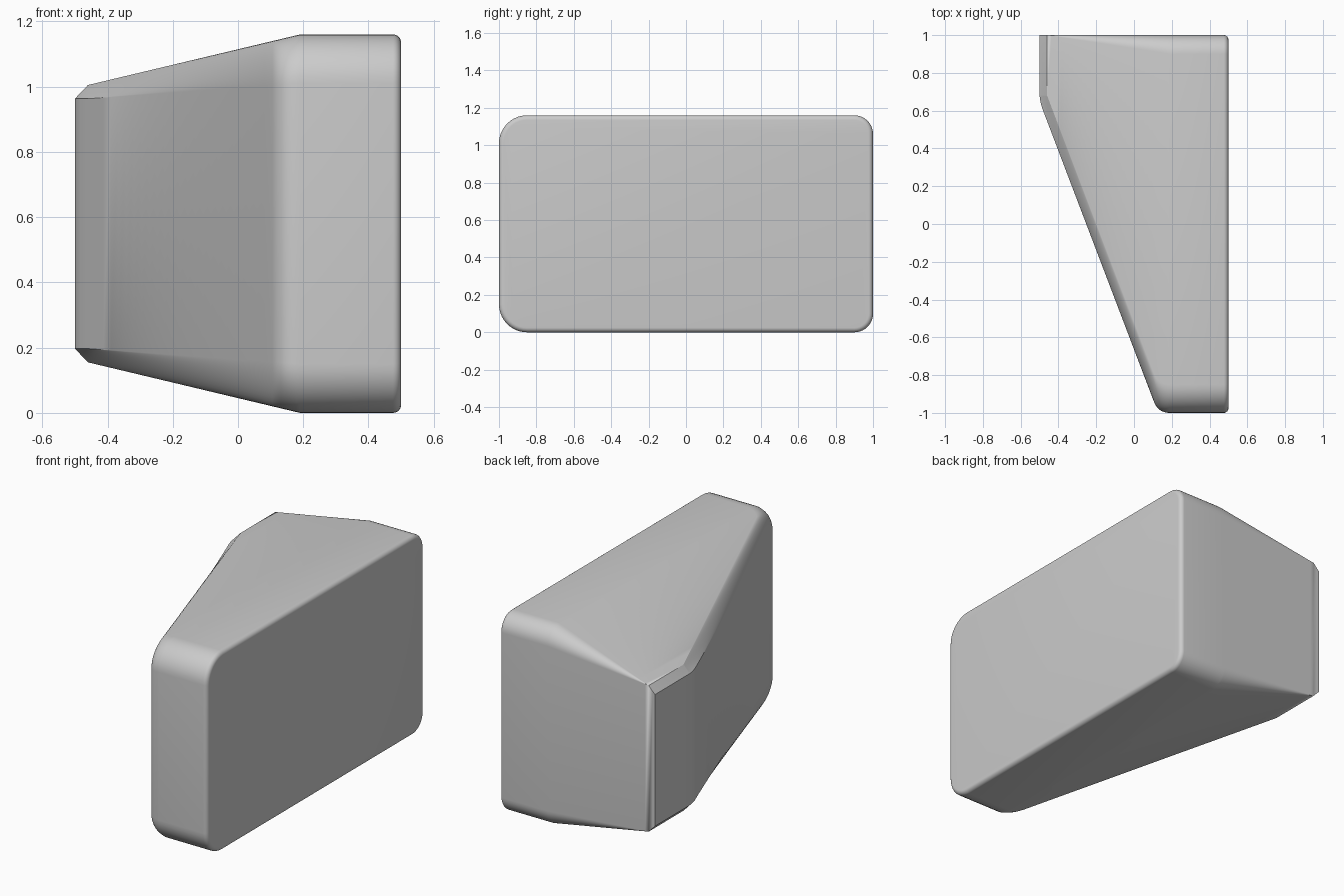
import bpy, bmesh
from math import cos, sin, pi

if "Cube" in bpy.data.objects:
    bpy.data.objects.remove(bpy.data.objects["Cube"])

MID = 0.58            # half height of the block
SEG = 10              # segments per rounded corner


def slant(x):
    # plan line of the sloping front side
    return 0.61 - 2.626 * (x + 0.485)


def corner(cy, cz, ry, rz, p, sy, sz):
    # superellipse corner: p=1 is a flat chamfer, p=2 a full round
    pts = []
    for i in range(SEG + 1):
        a = i / SEG * pi / 2
        c, s = max(cos(a), 0) ** (2 / p), sin(a) ** (2 / p)
        pts.append((cy + sy * ry * c, cz + sz * rz * s))
    return pts


def section(x, yf, h, ry, rz, rb, p, inset=0):
    yf, yb, h = yf + inset, 1 - inset, h - inset
    ry, rz, rb = [max(r - inset, 0) for r in (ry, rz, rb)]
    front = corner(yf + ry, h - rz, ry, rz, p, -1, 1)
    back = corner(yb - rb, h - rb, rb, rb, 2, 1, 1)[::-1]
    upper = front + back
    lower = [(y, -z) for y, z in reversed(upper)]
    return [(x, y, z + MID) for y, z in upper + lower]


# Stations along x
rings = []
for x, yf in ((-0.5, 0.68), (-0.495, 0.645), (-0.485, 0.61), (-0.46, slant(-0.46))):
    h = 0.383 + 0.042 * (x + 0.5) / 0.04
    rings.append(section(x, yf, h, 0.68 - yf, h - 0.383, 0, 1))

# sloping body, then the rounded front corner in plan
plan = [(-0.46 + 0.565 * i / 24, slant(-0.46 + 0.565 * i / 24)) for i in range(1, 25)]
x0, y0 = plan[-1]
for i in range(1, 11):
    t = i / 10
    plan.append(((1 - t) ** 2 * x0 + 2 * t * (1 - t) * 0.128 + t * t * 0.19,
                 (1 - t) ** 2 * y0 - 2 * t * (1 - t) - t * t))
for x, yf in plan:
    t = (x + 0.46) / 0.65
    rings.append(section(x, yf, 0.425 + 0.155 * t, 0.135 + 0.015 * t,
                         0.042 + 0.108 * t, 0.1 * t, 1 + t))

# straight part and small round at the large flat side
for i in range(7):
    a = i / 6 * pi / 2
    rings.append(section(0.475 + 0.025 * sin(a), -1, MID, 0.15, 0.15, 0.1, 2,
                         0.025 * (1 - cos(a))))

# Skin the stations
bm = bmesh.new()
loops = [[bm.verts.new(p) for p in r] for r in rings]
n = len(loops[0])
for a, b in zip(loops, loops[1:]):
    for i in range(n):
        j = (i + 1) % n
        bm.faces.new((a[i], a[j], b[j], b[i]))
bm.faces.new(loops[0])
bm.faces.new(loops[-1])
bmesh.ops.remove_doubles(bm, verts=bm.verts, dist=0.0002)
bmesh.ops.recalc_face_normals(bm, faces=bm.faces)
mesh = bpy.data.meshes.new("wedge_block")
bm.to_mesh(mesh)
bm.free()
block = bpy.data.objects.new("wedge_block", mesh)
bpy.context.collection.objects.link(block)

# Smooth shading with sharp edges kept
bpy.context.view_layer.objects.active = block
block.select_set(True)
bpy.ops.object.shade_smooth_by_angle(angle=0.52)
